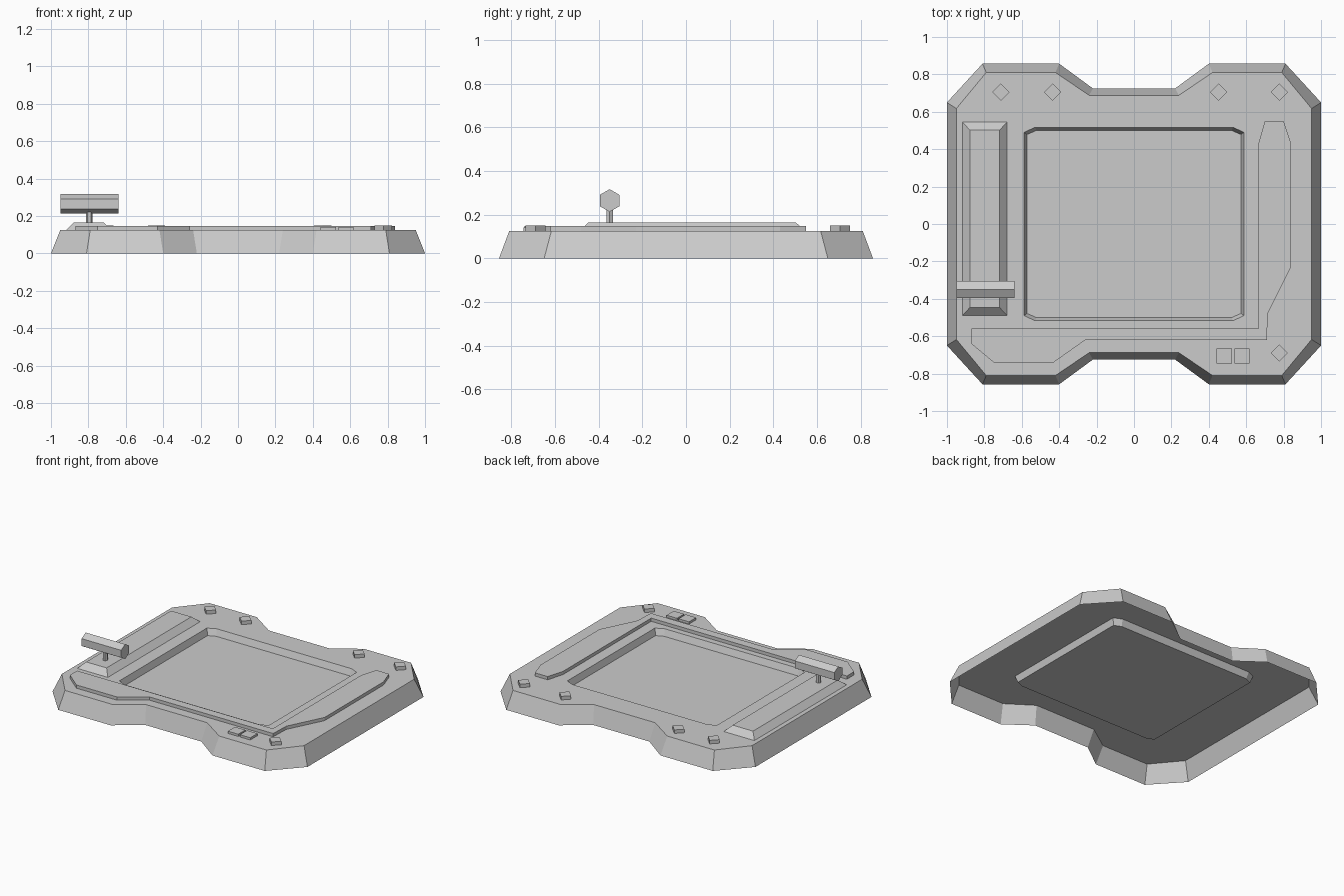
import bpy, bmesh, math

if "Cube" in bpy.data.objects:
    bpy.data.objects.remove(bpy.data.objects["Cube"])

DECK = 0.125


def finish(bm, name):
    bmesh.ops.recalc_face_normals(bm, faces=bm.faces)
    top = max(bm.faces, key=lambda f: abs(f.normal.z) * f.calc_area())
    if top.normal.z < 0 and not name.startswith("lever"):
        bmesh.ops.reverse_faces(bm, faces=bm.faces)
    me = bpy.data.meshes.new(name)
    bm.to_mesh(me)
    bm.free()
    ob = bpy.data.objects.new(name, me)
    bpy.context.collection.objects.link(ob)
    return ob


def ring(bm, pts, z):
    return [bm.verts.new((x, y, z)) for x, y in pts]


def walls(bm, a, b):
    n = len(a)
    for i in range(n):
        j = (i + 1) % n
        bm.faces.new((a[i], a[j], b[j], b[i]))


def mound(name, low, high, z0, z1):
    """Raised piece sitting on a surface, open underneath."""
    bm = bmesh.new()
    a, b = ring(bm, low, z0), ring(bm, high, z1)
    walls(bm, a, b)
    bm.faces.new(b)
    return finish(bm, name)


def four_way(q):
    """Mirror a quarter outline into a closed loop."""
    r = q[::-1]
    return (q + [(-x, y) for x, y in r] + [(-x, -y) for x, y in q]
            + [(x, -y) for x, y in r])


def rect(x0, x1, y0, y1):
    return [(x0, y0), (x1, y0), (x1, y1), (x0, y1)]


def ngon(cx, cy, r, n, start=0.0):
    return [(cx + r * math.cos(start + i * math.tau / n),
             cy + r * math.sin(start + i * math.tau / n)) for i in range(n)]


# Base shell: flared skirt, deck with opening, recessed screen tray
foot = four_way([(1.0, 0.65), (0.81, 0.857), (0.40, 0.857), (0.22, 0.725)])
rim = four_way([(0.95, 0.617), (0.79, 0.81), (0.42, 0.81), (0.24, 0.688)])
tray_top = four_way([(0.587, 0.49), (0.53, 0.517)])
tray_low = four_way([(0.573, 0.478), (0.522, 0.50)])

bm = bmesh.new()
f, r = ring(bm, foot, 0), ring(bm, rim, DECK)
t, l = ring(bm, tray_top, DECK), ring(bm, tray_low, 0.08)
walls(bm, f, r)
walls(bm, l, t)
bm.faces.new(l)
edges = [bm.edges.get((c[i - 1], c[i])) for c in (r, t) for i in range(len(c))]
bmesh.ops.triangle_fill(bm, edges=edges, use_beauty=True)
finish(bm, "base_shell")

# L-shaped raised trim panel
trim = [(-0.87, -0.56), (0.665, -0.56), (0.665, 0.43), (0.70, 0.55),
        (0.80, 0.55), (0.84, 0.43), (0.84, -0.23), (0.715, -0.48),
        (0.71, -0.62), (-0.26, -0.62), (-0.43, -0.74), (-0.75, -0.74),
        (-0.87, -0.64)]
mound("trim_panel", trim, trim, DECK, 0.148)

# Slider track
mound("slider_track", rect(-0.918, -0.678, -0.49, 0.545),
      rect(-0.878, -0.718, -0.447, 0.503), DECK, 0.165)

# Lever: short stem and hexagonal handle lying along x
stem = ngon(-0.795, -0.35, 0.017, 6)
mound("lever_stem", stem, stem, 0.165, 0.225)
bm = bmesh.new()
hexa = ngon(-0.35, 0.265, 0.052, 6, math.pi / 2)
a = [bm.verts.new((-0.95, y, z)) for y, z in hexa]
b = [bm.verts.new((-0.64, y, z)) for y, z in hexa]
walls(bm, a, b)
bm.faces.new(a)
bm.faces.new(b)
finish(bm, "lever_handle")

# Diamond studs
for x, y in [(-0.712, 0.705), (-0.435, 0.705), (0.453, 0.705),
             (0.777, 0.705), (0.777, -0.69)]:
    d = ngon(x, y, 0.046, 4)
    mound("diamond_stud", d, d, DECK, 0.15)

# Pair of square buttons
for x in (0.483, 0.577):
    s = rect(x - 0.041, x + 0.041, -0.745, -0.665)
    mound("square_button", s, s, DECK, 0.141)
